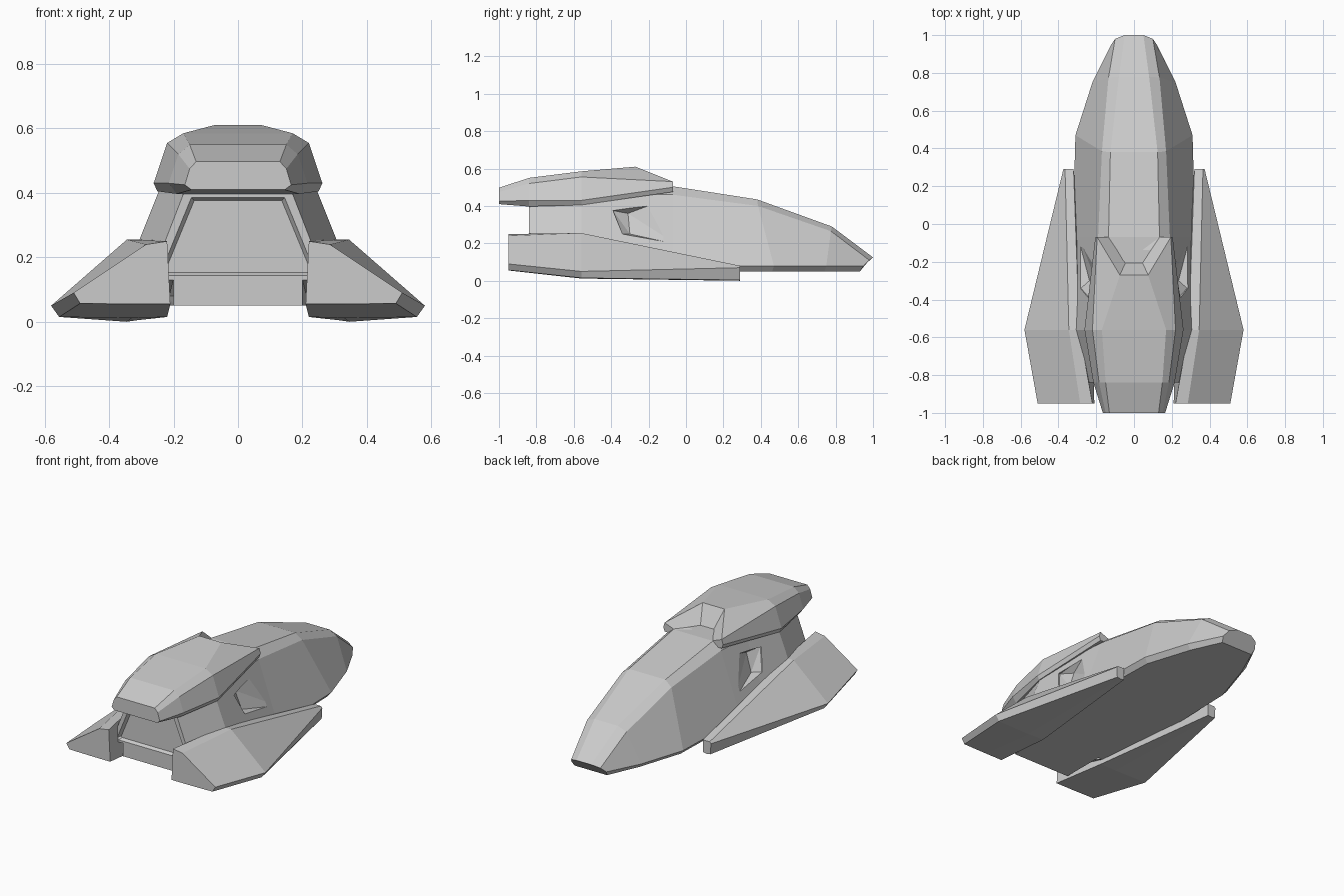
import bpy, bmesh

if "Cube" in bpy.data.objects:
    bpy.data.objects.remove(bpy.data.objects["Cube"])

grey = bpy.data.materials.new("hull_grey")
grey.diffuse_color = (0.6, 0.6, 0.6, 1)
grey.use_nodes = True
grey.node_tree.nodes["Principled BSDF"].inputs["Base Color"].default_value = grey.diffuse_color


def finish(name, bm):
    bmesh.ops.recalc_face_normals(bm, faces=bm.faces)
    me = bpy.data.meshes.new(name)
    bm.to_mesh(me)
    bm.free()
    me.materials.append(grey)
    ob = bpy.data.objects.new(name, me)
    bpy.context.collection.objects.link(ob)
    return ob


def loft(name, sections, mirror_ring=True):
    """Skin rings of (x, y, z); half rings are mirrored across x = 0."""
    bm = bmesh.new()
    rings = []
    for s in sections:
        pts = list(s)
        if mirror_ring:
            pts += [(-x, y, z) for x, y, z in reversed(s)]
        rings.append([bm.verts.new(p) for p in pts])
    n = len(rings[0])
    for a, b in zip(rings, rings[1:]):
        for i in range(n):
            j = (i + 1) % n
            bm.faces.new((a[i], a[j], b[j], b[i]))
    bm.faces.new(rings[0])
    bm.faces.new(rings[-1])
    return finish(name, bm)


def convex(name, pts):
    bm = bmesh.new()
    for p in pts:
        bm.verts.new(p)
    bmesh.ops.convex_hull(bm, input=bm.verts)
    return finish(name, bm)


def cut(target, cutter):
    cutter.hide_render = True
    mod = target.modifiers.new("cut", 'BOOLEAN')
    mod.object = cutter
    mod.operation = 'DIFFERENCE'
    mod.solver = 'EXACT'
    bpy.context.view_layer.objects.active = target
    bpy.ops.object.modifier_apply(modifier=mod.name)
    bpy.data.objects.remove(cutter)


def level(y, *xz):
    return [(x, y, z) for x, z in xz]


# Hull: top edge, shoulder, lower side, bottom edge, keel
nose = [(.05, 1, .125), (.10, .98, .11), (.12, .95, .08),
        (.11, .93, .05), (.08, .93, .05), (.05, .93, .05)]
brow = [(.08, .78, .29), (.135, .775, .265), (.22, .75, .08),
        (.195, .74, .05), (.15, .74, .05), (.1, .74, .05)]
chest = [(.125, .38, .435), (.17, .385, .40), (.31, .47, .08),
         (.285, .46, .05), (.2, .46, .05), (.15, .46, .05)]
hull = loft("hull", [
    nose, brow, chest,
    level(-.07, (.135, .505), (.19, .46), (.325, .08), (.3, .05), (.22, .05), (.2, .05)),
    level(-.30, (.14, .50), (.205, .46), (.335, .10), (.3, .05), (.22, .05), (.2, .05)),
    level(-.56, (.17, .43), (.24, .42), (.34, .17), (.3, .05), (.22, .05), (.2, .05)),
    level(-.84, (.14, .405), (.17, .395), (.265, .15), (.245, .13), (.2, .13), (.2, .05)),
])

# Recessed rear door
door = [(.145, .385), (.238, .157), (.228, .143)]
inner = [(.136, .376), (.225, .16), (.219, .153)]
cut(hull, convex("door_cutter", [
    (s * x, y, z) for s in (1, -1)
    for y, prof in ((-.87, door), (-.84, door), (-.82, inner)) for x, z in prof]))


# Side scoops: flush at the front, deep at the back
def side_x(z):
    return .205 + .361 * (.46 - z)


rim = [(-.05, .195), (-.19, .405), (-.39, .375), (-.34, .25)]
floor = [(-.31, .36), (-.30, .25)]
for s in (1, -1):
    pts = [(s * (side_x(z) + d), y, z) for y, z in rim for d in (0, .08)]
    pts += [(s * (side_x(z) - .045), y, z) for y, z in floor]
    cut(hull, convex("scoop_cutter", pts))

# Upper cabin with a forked front edge and sloped window
loft("cabin", [
    level(-1.0, (.13, .497), (.15, .475), (.165, .425), (.145, .41)),
    level(-.84, (.15, .55), (.185, .52), (.215, .43), (.19, .397)),
    level(-.56, (.17, .585), (.22, .555), (.262, .43), (.25, .405)),
    [(.075, -.27, .61), (.195, -.07, .53), (.205, -.07, .50), (.195, -.07, .475)],
    [(.045, -.205, .50), (.135, -.07, .507), (.135, -.07, .50), (.135, -.07, .475)],
])

# Side wings: inner top, ridge, tip, tip underside, belly, inner bottom
rear = level(-.95, (.22, .25), (.285, .24), (.51, .09), (.49, .057), (.33, .055), (.21, .055))
mid = level(-.56, (.29, .255), (.345, .255), (.58, .05), (.555, .015), (.33, .012), (.22, .015))
front = level(.29, (.32, .08), (.365, .08), (.374, .07), (.37, .004), (.345, 0), (.32, .004))
for name, s in (("right_wing", 1), ("left_wing", -1)):
    loft(name, [[(s * x, y, z) for x, y, z in ring] for ring in (rear, mid, front)], False)
